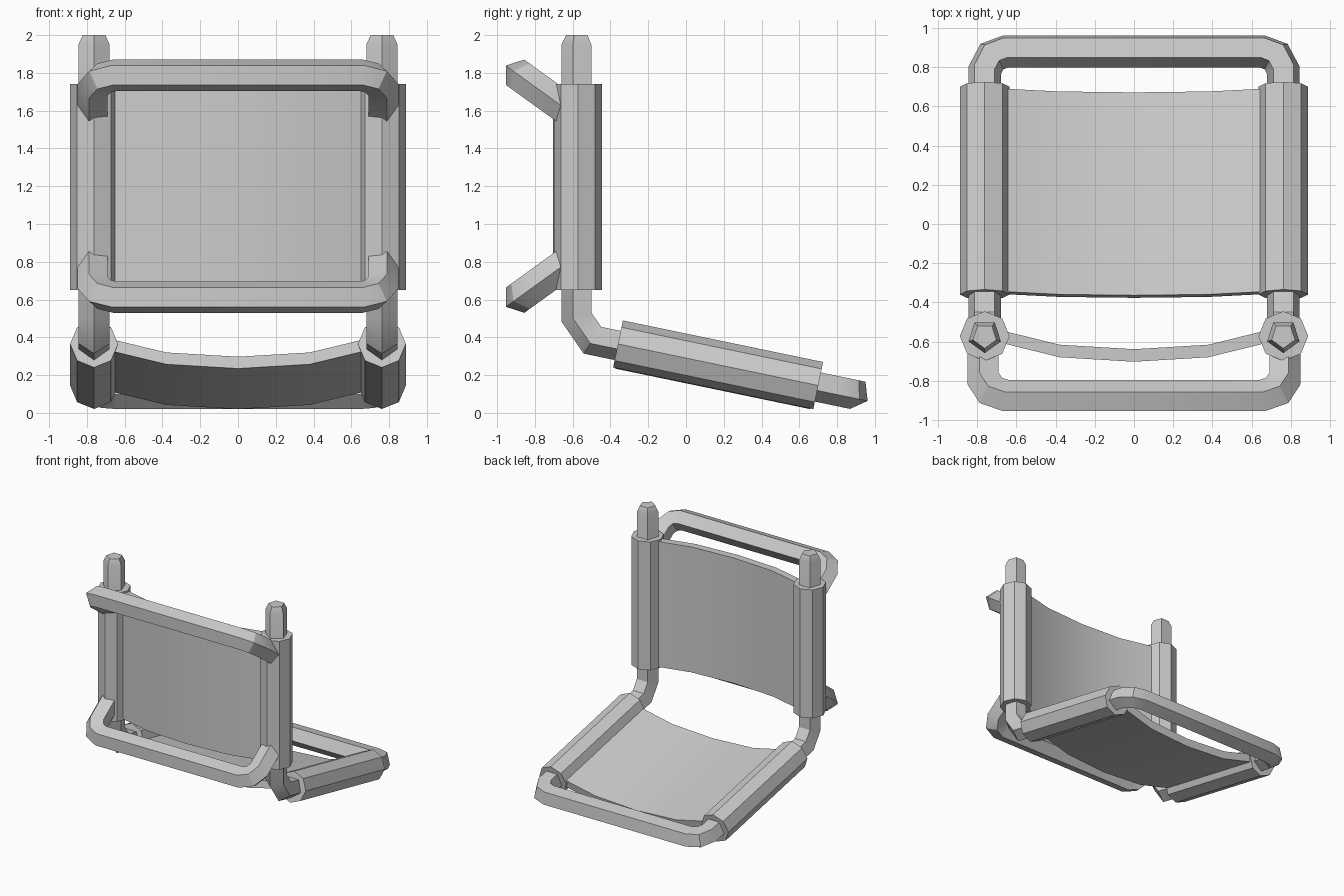
import bpy, bmesh
from math import sin, cos, pi, radians
from mathutils import Vector

cube = bpy.data.objects.get("Cube")
if cube:
    bpy.data.objects.remove(cube)

# One plain grey for the whole model
grey = bpy.data.materials.new("plain_grey")
grey.use_nodes = True
grey.diffuse_color = (0.6, 0.6, 0.6, 1)
grey.node_tree.nodes["Principled BSDF"].inputs["Base Color"].default_value = (0.6, 0.6, 0.6, 1)

SIDE_X = 0.762      # side tube centre
TUBE_R = 0.087      # five-sided frame tube
SLEEVE_R = 0.127    # eight-sided fabric sleeve


def finish(name, bm):
    bmesh.ops.recalc_face_normals(bm, faces=bm.faces)
    mesh = bpy.data.meshes.new(name)
    bm.to_mesh(mesh)
    bm.free()
    mesh.materials.append(grey)
    mesh.shade_smooth()
    mesh.set_sharp_from_angle(angle=radians(30))
    obj = bpy.data.objects.new(name, mesh)
    bpy.context.collection.objects.link(obj)
    return obj


def tube(name, path, radius, sides, point_dir, tip=None):
    """Mitred tube along a path; point_dir aims one corner, tip adds (length, scale) tapered ends."""
    path = [Vector(p) for p in path]
    last = len(path) - 1
    first_dir = (path[1] - path[0]).normalized()
    u = Vector(point_dir)
    u = (u - first_dir * u.dot(first_dir)).normalized()
    v = first_dir.cross(u)
    angles = [2 * pi * k / sides for k in range(sides)]
    rings = [[path[0] + radius * (u * cos(a) + v * sin(a)) for a in angles]]
    for i in range(1, last + 1):
        d = (path[i] - path[i - 1]).normalized()
        n = d if i == last else d + (path[i + 1] - path[i]).normalized()
        rings.append([p + d * ((path[i] - p).dot(n) / d.dot(n)) for p in rings[-1]])
    if tip:
        length, scale = tip
        end_dir = (path[-1] - path[-2]).normalized()
        start = [path[0] + (p - path[0]) * scale - first_dir * length for p in rings[0]]
        end = [path[-1] + (p - path[-1]) * scale + end_dir * length for p in rings[-1]]
        rings = [start] + rings + [end]
    bm = bmesh.new()
    loops = [[bm.verts.new(p) for p in ring] for ring in rings]
    for a, b in zip(loops, loops[1:]):
        for k in range(sides):
            j = (k + 1) % sides
            bm.faces.new((a[k], a[j], b[j], b[k]))
    bm.faces.new(loops[0])
    bm.faces.new(loops[-1])
    return finish(name, bm)


def mirrored(half):
    """Complete a path that starts on the +x side."""
    return half + [(-x, y, z) for x, y, z in reversed(half)]


def sling(name, start, end, sag_dir):
    """Sagging fabric slab between two sleeves."""
    start, end, sag_dir = Vector(start), Vector(end), Vector(sag_dir)
    along = (end - start).normalized()
    half = [(0.68, -0.03), (0.38, 0.044), (0, 0.067)]
    upper = half + [(-x, s) for x, s in reversed(half[:-1])]
    outline = upper + [(x, s + 0.064) for x, s in reversed(upper)]
    bm = bmesh.new()
    a, b = [[bm.verts.new(c + Vector((x, 0, 0)) + sag_dir * s) for x, s in outline]
            for c in (start + along * 0.01, end - along * 0.015)]
    count = len(outline)
    for k in range(count):
        j = (k + 1) % count
        bm.faces.new((a[k], a[j], b[j], b[k]))
    # End caps as a strip of quads
    for ring in (a, b):
        for k in range(len(upper) - 1):
            bm.faces.new((ring[k], ring[k + 1], ring[count - 2 - k], ring[count - 1 - k]))
    return finish(name, bm)


def seat_point(x, y):
    """Point on the sloping seat plane."""
    return (x, y, 0.365 - 0.2075 * (y + 0.36))


# Main frame: both uprights, seat sides and the far crossbar in one bent tube
POST_Y = -0.572
main_half = [(SIDE_X, POST_Y, 1.95), (SIDE_X, POST_Y, 0.51)]
main_half += [seat_point(x, y) for x, y in
              ((SIDE_X, -0.49), (SIDE_X, 0.79), (0.725, 0.86), (0.655, 0.886))]
tube("main_frame", mirrored(main_half), TUBE_R, 5, (0, -1, 0), tip=(0.05, 0.72))

# Upper and lower brackets, mirrored about the middle of the backrest
for name, flip in (("upper_bracket", 1), ("lower_bracket", -1)):
    half = []
    for x, reach in ((SIDE_X, 0), (SIDE_X, 0.2), (0.725, 0.27), (0.655, 0.3)):
        half.append((x, -0.64 - 0.81 * reach, 1.2 + flip * (0.412 + 0.585 * reach)))
    tube(name, mirrored(half), TUBE_R, 5, (1, 0, 0))

# Sleeves and fabric of the backrest and the seat
panels = (
    ("back", (0, POST_Y, 0.65), (0, POST_Y, 1.74), (0, -1, 0)),
    ("seat", seat_point(0, -0.36), seat_point(0, 0.70), (0, -0.203, -0.979)),
)
for part, start, end, sag in panels:
    for side, sx in (("left", SIDE_X), ("right", -SIDE_X)):
        ends = [(sx, p[1], p[2]) for p in (start, end)]
        tube(f"{part}_sleeve_{side}", ends, SLEEVE_R, 8, sag)
    sling(f"{part}_fabric", start, end, sag)
